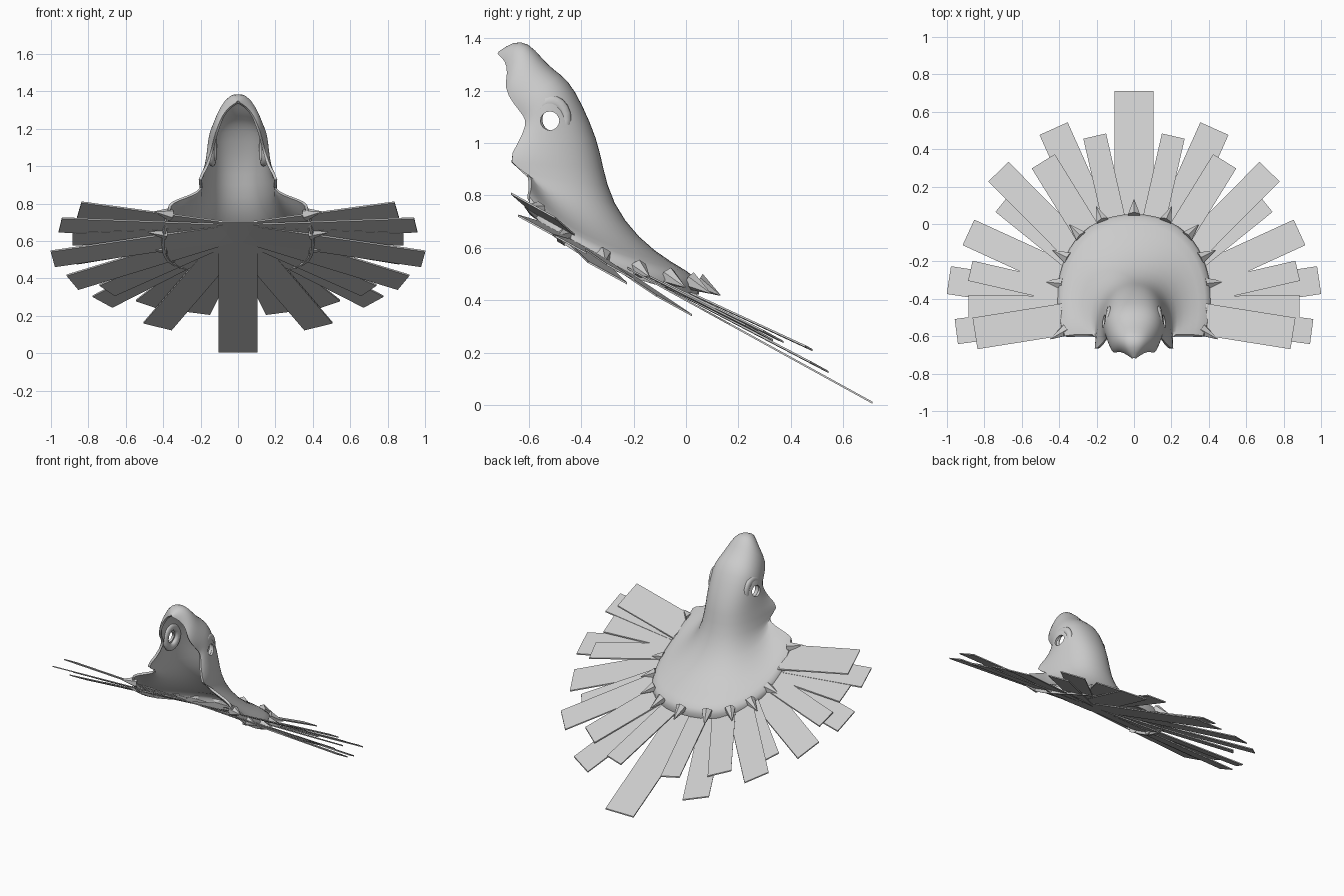
import bpy, bmesh, math
from mathutils import Vector, Matrix

if "Cube" in bpy.data.objects:
    bpy.data.objects.remove(bpy.data.objects["Cube"])


def make_object(name, bm):
    mesh = bpy.data.meshes.new(name)
    bm.to_mesh(mesh)
    bm.free()
    ob = bpy.data.objects.new(name, mesh)
    bpy.context.collection.objects.link(ob)
    return ob


def select(ob):
    bpy.ops.object.select_all(action='DESELECT')
    bpy.context.view_layer.objects.active = ob
    ob.select_set(True)


def smooth(ob, angle=40):
    select(ob)
    bpy.ops.object.shade_smooth_by_angle(angle=math.radians(angle))


# Arched sections from beak tip to frill lip:
# ridge y, ridge z, bulge width, edge y, edge z, edge half-width
ROWS = [
    (-.715, 1.35, .006, -.72, 1.34, .01),
    (-.66, 1.39, .05, -.69, 1.315, .05),
    (-.60, 1.385, .09, -.68, 1.27, .085),
    (-.55, 1.325, .13, -.695, 1.21, .11),
    (-.505, 1.28, .15, -.66, 1.15, .13),
    (-.45, 1.245, .175, -.615, 1.10, .14),
    (-.395, 1.15, .18, -.61, 1.07, .15),
    (-.335, 1.01, .185, -.64, 1.0, .17),
    (-.315, .91, .20, -.69, .925, .225),
    (-.28, .77, .20, -.59, .88, .19),
    (-.18, .635, .29, -.59, .85, .25),
    (-.05, .54, .38, -.59, .825, .32),
    (.07, .48, .46, -.60, .80, .38),
    (.055, .42, .45, -.60, .75, .37),
]


def section(row, t, zmix):
    yb, zb, w, yf, zf, wf = row
    p = [Vector((0, yb, zb)), Vector((w, yb, zb)),
         Vector((w, yb + (yf - yb) * .8, zb + (zf - zb) * zmix)), Vector((wf, yf, zf))]
    s = 1 - t
    return p[0] * s**3 + p[1] * 3 * t * s * s + p[2] * 3 * t * t * s + p[3] * t**3


# Skull and frill as one lofted shell
N = 9
bm = bmesh.new()
grid = []
for i, row in enumerate(ROWS):
    zmix = .6 if i < 9 else .25
    line = []
    for j in range(-N, N + 1):
        v = section(row, abs(j) / N, zmix)
        if j < 0:
            v.x = -v.x
        line.append(bm.verts.new(v))
    grid.append(line)
for a, b in zip(grid, grid[1:]):
    for j in range(2 * N):
        bm.faces.new((a[j], a[j + 1], b[j + 1], b[j]))
skull = make_object("skull_and_frill", bm)
sub = skull.modifiers.new("round", 'SUBSURF')
sub.levels = sub.render_levels = 1
sol = skull.modifiers.new("shell", 'SOLIDIFY')
sol.thickness = .015

# Eye holes cut straight through
bpy.ops.mesh.primitive_cylinder_add(vertices=16, radius=.036, depth=1,
                                    location=(0, -.52, 1.085), rotation=(0, math.pi / 2, 0))
cutter = bpy.context.object
cutter.name = "eye_cutter"
cutter.hide_render = True
cut = skull.modifiers.new("eyes", 'BOOLEAN')
cut.operation = 'DIFFERENCE'
cut.solver = 'EXACT'
cut.object = cutter
select(skull)
for m in [m.name for m in skull.modifiers]:
    bpy.ops.object.modifier_apply(modifier=m)
bpy.data.objects.remove(cutter)
smooth(skull)

# Raised eye rims
for side in (-1, 1):
    bpy.ops.mesh.primitive_torus_add(major_segments=20, minor_segments=8, major_radius=.056,
                                     minor_radius=.022, location=(side * .137, -.515, 1.09),
                                     rotation=(0, math.pi / 2, side * .12))
    rim = bpy.context.object
    rim.name = "eye_rim"
    rim.scale = (1.2, 1, .8)
    smooth(rim, 60)

# Small spikes round the frill edge
for k, t in enumerate((0, .15, .3, .45, .61, .79, .96)):
    for side in ((1,) if k == 0 else (-1, 1)):
        p = section(ROWS[12], t, .25)
        p.z -= .025
        d = Vector((p.x, p.y + .36, 0)).normalized()
        d.z = -.5 * d.y - .1
        p.x *= side
        d.x *= side
        bm = bmesh.new()
        bmesh.ops.create_cone(bm, cap_ends=True, segments=6, radius1=.036, radius2=.002, depth=.1,
                              matrix=Matrix.Translation(p + d * .018)
                              @ d.to_track_quat('Z', 'Y').to_matrix().to_4x4())
        smooth(make_object("frill_spike", bm), 30)

# Flat feathers: tip x, tip y, width, height offset from the tilted plane
FEATHERS = [
    (0, .712, .21, 0), (.21, .47, .125, .075), (.43, .51, .165, .025),
    (.485, .335, .145, .045), (.725, .28, .15, .03), (.70, .115, .13, .0),
    (.885, -.045, .15, -.045), (.99, -.30, .15, -.06), (.875, -.25, .11, -.03),
    (.885, -.44, .12, -.03), (.95, -.575, .135, -.03), (.85, -.585, .17, .04),
]


def feather(x, y, width, lift, side):
    tip = Vector((x * side, y))
    hub = Vector((0, -.45))
    d = (tip - hub).normalized()
    base = hub + d * (-.1 if x == 0 else .06)
    n = Vector((-d.y, d.x)) * width / 2
    length = (tip - base).length
    bm = bmesh.new()
    corners = []
    for q, sgn in ((base, 1), (base, -1), (tip, -1), (tip, 1)):
        c = q + n * sgn
        z = .40 - .55 * c.y + lift * (q - base).length / length
        corners.append((c.x, c.y, z))
    low = [bm.verts.new((a, b, c - .004)) for a, b, c in corners]
    top = [bm.verts.new((a, b, c + .004)) for a, b, c in corners]
    bm.faces.new(low[::-1])
    bm.faces.new(top)
    for i in range(4):
        k = (i + 1) % 4
        bm.faces.new((low[i], low[k], top[k], top[i]))
    bmesh.ops.recalc_face_normals(bm, faces=bm.faces)
    make_object("feather", bm)


for x, y, w, lift in FEATHERS:
    for side in ((1,) if x == 0 else (-1, 1)):
        feather(x, y, w, lift, side)
